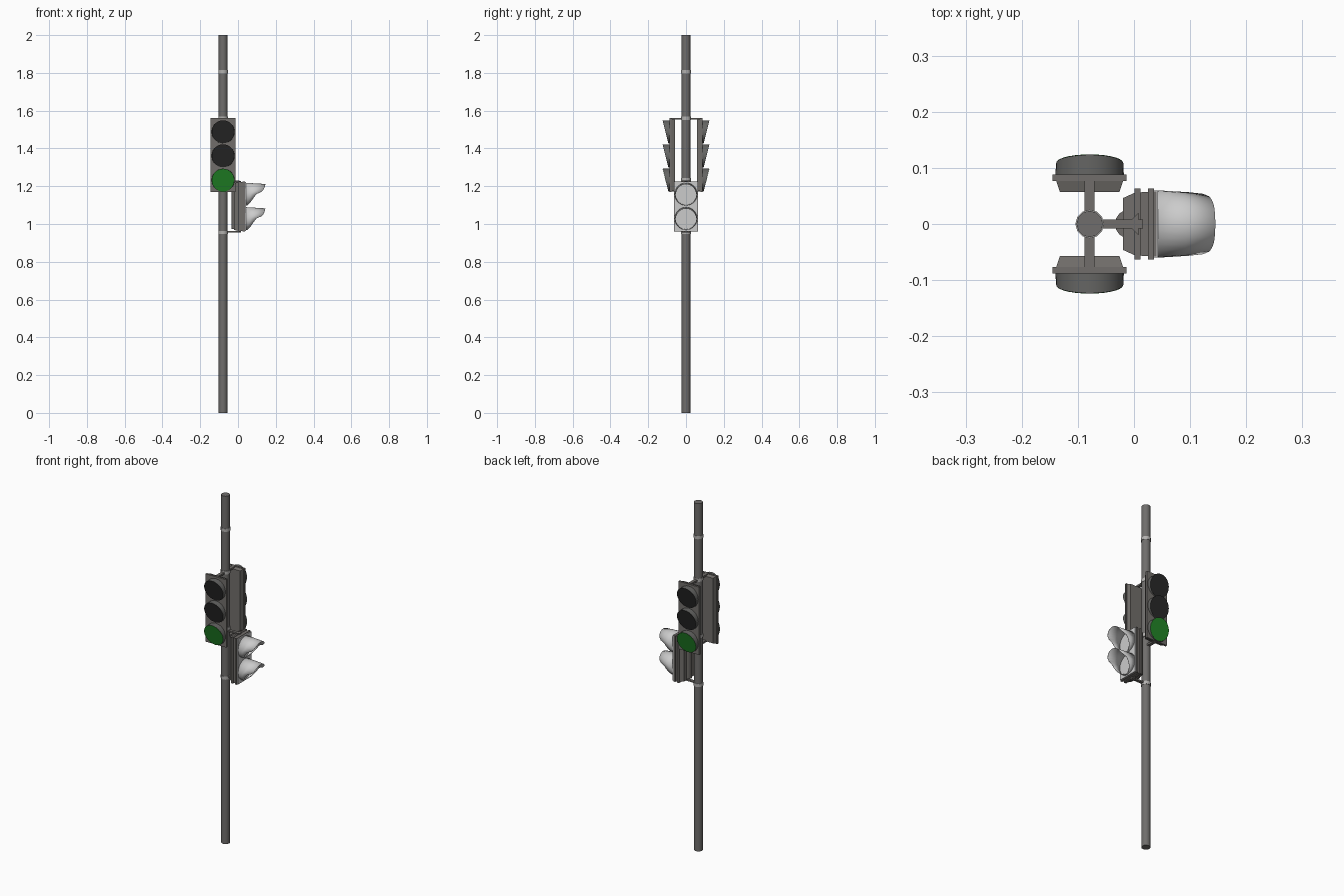
import bpy, bmesh, math
from mathutils import Matrix, Vector

if "Cube" in bpy.data.objects:
    bpy.data.objects.remove(bpy.data.objects["Cube"])


def material(name, rgb):
    m = bpy.data.materials.new(name)
    m.diffuse_color = (*rgb, 1)
    m.use_nodes = True
    m.node_tree.nodes["Principled BSDF"].inputs["Base Color"].default_value = m.diffuse_color
    return m


POLE = material("pole grey", (0.16, 0.155, 0.15))
HOUSING = material("housing grey", (0.165, 0.155, 0.145))
HOOD = material("dark hood grey", (0.13, 0.13, 0.125))
BAND = material("band light grey", (0.45, 0.44, 0.43))
PALE = material("pale grey", (0.6, 0.6, 0.6))
BLACK = material("lens black", (0.022, 0.022, 0.022))
GREEN = material("lens green", (0.016, 0.24, 0.02))

PX = -0.079  # pole centre
SIDES = 28


def make(name, bm, mat, matrix=Matrix(), smooth=False):
    bmesh.ops.recalc_face_normals(bm, faces=bm.faces)
    me = bpy.data.meshes.new(name)
    bm.to_mesh(me)
    bm.free()
    me.materials.append(mat)
    me.transform(matrix)
    ob = bpy.data.objects.new(name, me)
    bpy.context.collection.objects.link(ob)
    if smooth:
        bpy.context.view_layer.objects.active = ob
        ob.select_set(True)
        bpy.ops.object.shade_smooth_by_angle(angle=math.radians(35))
        ob.select_set(False)
    return ob


def loft(name, rings, mat, matrix=Matrix(), caps=True, smooth=False):
    """Skin a list of equal-length closed rings."""
    bm = bmesh.new()
    vs = [[bm.verts.new(p) for p in r] for r in rings]
    n = len(rings[0])
    for a, b in zip(vs, vs[1:]):
        for i in range(n):
            bm.faces.new((a[i], a[(i + 1) % n], b[(i + 1) % n], b[i]))
    if caps:
        bm.faces.new(vs[0])
        bm.faces.new(vs[-1])
    return make(name, bm, mat, matrix, smooth)


def disc_ring(r, z, n, x=0, y=0):
    return [(x + r * math.cos(2 * math.pi * i / n), y + r * math.sin(2 * math.pi * i / n), z) for i in range(n)]


def post(name, r, z0, z1, mat, x=PX, y=0, n=12):
    return loft(name, [disc_ring(r, z0, n, x, y), disc_ring(r, z1, n, x, y)], mat, smooth=True)


def rect(y, w, z0, z1):
    return [(-w, y, z0), (w, y, z0), (w, y, z1), (-w, y, z1)]


def box(name, x0, x1, y0, y1, z0, z1, mat, matrix=Matrix()):
    cx, w = (x0 + x1) / 2, (x1 - x0) / 2
    rings = [[(x + cx, y, z) for x, y, z in rect(yy, w, z0, z1)] for yy in (y0, y1)]
    return loft(name, rings, mat, matrix)


# Pole and clamp bands
post("pole", 0.0235, 0, 2, POLE)
for z in (1.805, 1.56, 1.235, 0.955):
    post("clamp_band", 0.0255, z - 0.009, z + 0.009, BAND)


# Vehicle signals, one facing each way along y
def vehicle_signal(M):
    loft("signal_housing", [rect(-0.057, 0.053, 1.178, 1.552), rect(-0.078, 0.06, 1.172, 1.558)], HOUSING, M)
    box("signal_front_flange", -0.066, 0.066, -0.088, -0.077, 1.17, 1.56, HOUSING, M)
    for z in (1.557, 1.178):
        box("signal_bracket_arm", -0.009, 0.009, -0.077, 0, z - 0.005, z + 0.005, HOUSING, M)
    for z, lens in ((1.488, BLACK), (1.361, BLACK), (1.232, GREEN)):
        back, front, inner = [], [], []
        for i in range(SIDES):
            a = 2 * math.pi * i / SIDES
            c, s = math.cos(a), math.sin(a)
            y = -0.108 - 0.015 * s  # hood is longer at the top
            back.append((0.061 * c, -0.086, z + 0.061 * s))
            front.append((0.06 * c, y, z + 0.061 * s))
            inner.append((0.0595 * c, y - 0.0006, z + 0.0605 * s))
        loft("signal_hood", [back, front], HOOD, M, smooth=True)
        bm = bmesh.new()
        bm.faces.new([bm.verts.new(p) for p in inner])
        ob = make("signal_lens", bm, lens, M)
        ob.modifiers.new("thickness", "SOLIDIFY").thickness = 0.0005


for turn in (0, math.pi):
    vehicle_signal(Matrix.Translation((PX, 0, 0)) @ Matrix.Rotation(turn, 4, "Z"))

# Pedestrian signal, facing +x: modelled facing -y, then turned
M = Matrix.Rotation(math.pi / 2, 4, "Z")
Z0, Z1 = 0.963, 1.222
loft("pedestrian_housing", [rect(0.02, 0.046, Z0 + 0.006, Z1 - 0.006), rect(-0.002, 0.056, Z0, Z1),
                            rect(-0.04, 0.058, Z0, Z1)], HOUSING, M)
for y in (-0.012, -0.036):
    box("pedestrian_flange", -0.063, 0.063, y, y + 0.011, Z0 - 0.003, Z1 + 0.003, HOUSING, M)
box("pedestrian_face_plate", -0.06, 0.06, -0.043, -0.036, Z0, Z1, PALE, M)
post("pedestrian_back_spine", 0.026, Z0 + 0.01, Z1 - 0.01, HOUSING, x=-0.008, n=16)

# Brackets from pole to pedestrian housing, with flared ends
for z in (1.224, 0.959):
    box("pedestrian_bracket_arm", PX, 0.016, -0.008, 0.008, z - 0.004, z + 0.004, HOUSING)
    loft("pedestrian_bracket_flare", [[(-0.012, 0, h), (0.008, -0.02, h), (0.008, 0.02, h)]
                                      for h in (z - 0.005, z + 0.005)], HOUSING)

# Height on the visor rim against its reach
REACH = ((-0.06, 0.008), (-0.05, 0.02), (0.0, 0.055), (0.012, 0.08), (0.025, 0.092), (0.045, 0.1), (0.06, 0.103))


def reach(h):
    for (h0, l0), (h1, l1) in zip(REACH, REACH[1:]):
        if h <= h1:
            return l0 + (l1 - l0) * (h - h0) / (h1 - h0)
    return REACH[-1][1]


for z in (1.158, 1.029):
    rings = []
    for t in (0, 0.5, 1):
        ring = []
        for i in range(SIDES):
            a = 2 * math.pi * i / SIDES
            h = 0.06 * math.sin(a)
            d = reach(h) * t
            r = 0.06 - 0.06 * d
            ring.append((r * math.cos(a), -0.042 - d, z + r * math.sin(a)))
        rings.append(ring)
    visor = loft("pedestrian_visor", rings, PALE, M, caps=False, smooth=True)
    sol = visor.modifiers.new("thickness", "SOLIDIFY")
    sol.thickness = 0.002
    lens = [[(0.057 * math.cos(2 * math.pi * i / SIDES), y, z + 0.057 * math.sin(2 * math.pi * i / SIDES))
             for i in range(SIDES)] for y in (-0.042, -0.046)]
    loft("pedestrian_lens", lens, PALE, M)
